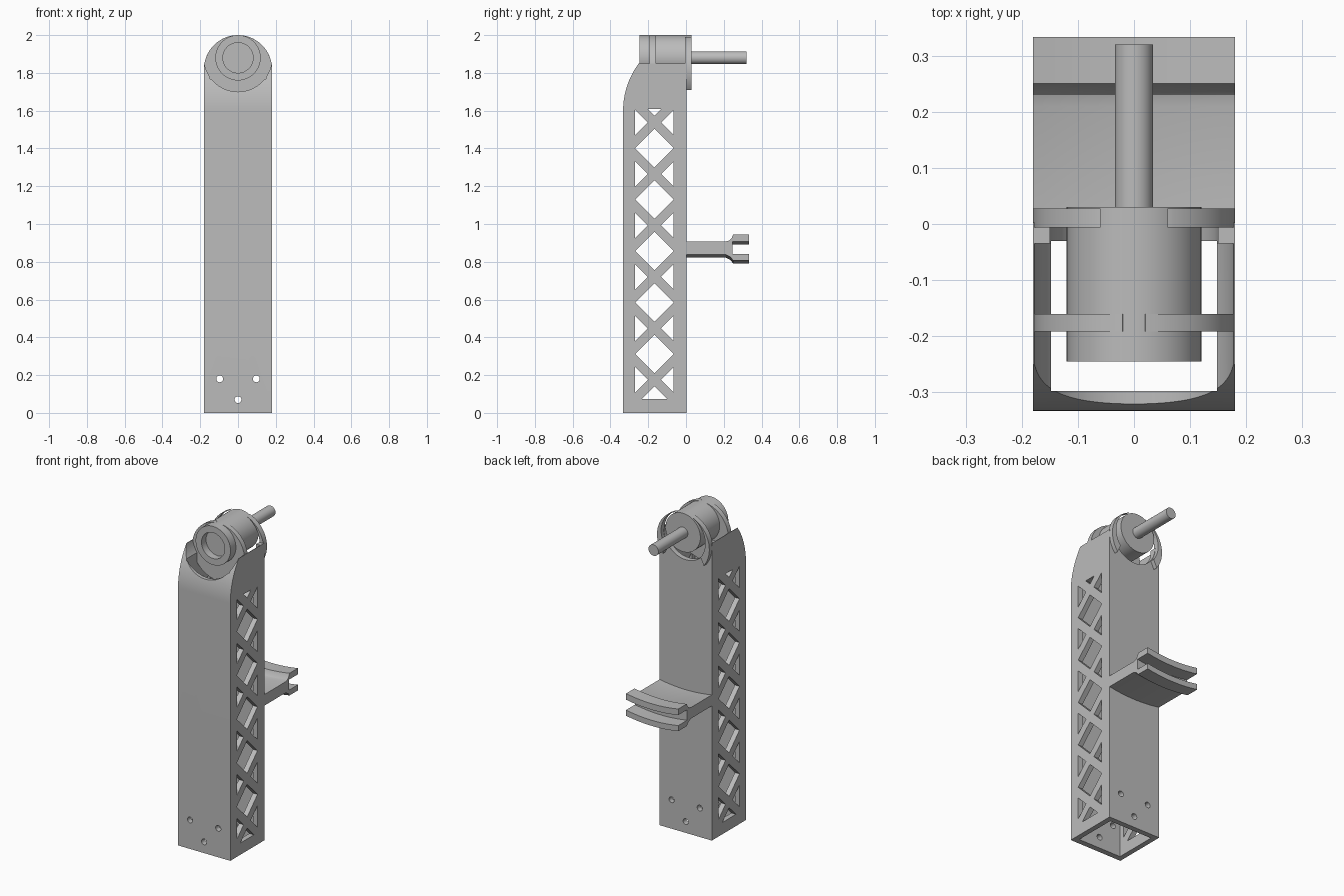
import bpy
import bmesh
from math import sin, cos, pi, radians, sqrt
from mathutils import Vector

if "Cube" in bpy.data.objects:
    bpy.data.objects.remove(bpy.data.objects["Cube"], do_unlink=True)

GREY = (0.5, 0.5, 0.5, 1)
grey = bpy.data.materials.new("plain grey")
grey.use_nodes = True
grey.diffuse_color = GREY
grey.node_tree.nodes["Principled BSDF"].inputs["Base Color"].default_value = GREY

HALF = 0.18          # half width of the column
AXIS = 1.88          # height of the motor axis


def finish(name, bm):
    bmesh.ops.recalc_face_normals(bm, faces=bm.faces)
    mesh = bpy.data.meshes.new(name)
    bm.to_mesh(mesh)
    bm.free()
    mesh.materials.append(grey)
    ob = bpy.data.objects.new(name, mesh)
    bpy.context.collection.objects.link(ob)
    return ob


def activate(ob):
    bpy.ops.object.select_all(action='DESELECT')
    ob.select_set(True)
    bpy.context.view_layer.objects.active = ob


def prism(bm, points, shift):
    """Extrude a closed outline of 3D points along shift."""
    face = bm.faces.new([bm.verts.new(p) for p in points])
    out = bmesh.ops.extrude_face_region(bm, geom=[face])
    verts = [v for v in out["geom"] if isinstance(v, bmesh.types.BMVert)]
    bmesh.ops.translate(bm, verts=verts, vec=Vector(shift))


def arc(z, r, start, end, steps):
    """Points (x, z) along an arc centred on x = 0."""
    angles = [radians(start + (end - start) * i / steps) for i in range(steps + 1)]
    return [(r * cos(a), z + r * sin(a)) for a in angles]


def disc(bm, x, z, r, y0, y1, steps=64):
    ring = arc(z, r, 0, 360, steps)[:-1]
    prism(bm, [(x + px, y0, pz) for px, pz in ring], (0, y1 - y0, 0))


def cut(target, bm):
    """Subtract the solid in bm from target."""
    cutter = finish("cutter", bm)
    cutter.hide_render = True
    mod = target.modifiers.new("cut", 'BOOLEAN')
    mod.operation = 'DIFFERENCE'
    mod.solver = 'EXACT'
    mod.object = cutter
    activate(target)
    bpy.ops.object.modifier_apply(modifier=mod.name)
    bpy.data.objects.remove(cutter, do_unlink=True)


# Column: side profile with a curved front shoulder
FRONT, BACK, SHOULDER, TOP = -0.333, 0.003, 1.6, 1.85
R = 0.418
profile = [(BACK, 0), (FRONT, 0)]
for i in range(17):
    dz = (TOP - SHOULDER) * i / 16
    profile.append((FRONT + R - sqrt(R * R - dz * dz), SHOULDER + dz))
profile.append((BACK, TOP))
bm = bmesh.new()
prism(bm, [(-HALF, y, z) for y, z in profile], (2 * HALF, 0, 0))
column = finish("column", bm)

# Hollow inside, open at both ends
bm = bmesh.new()
inner = [(-0.148, -0.298), (0.148, -0.298), (0.148, -0.03), (-0.148, -0.03)]
prism(bm, [(x, y, -0.5) for x, y in inner], (0, 0, 3))
cut(column, bm)

# Lattice windows through both side walls
MID, W, PITCH, FIRST, BAR = -0.167, 0.102, 0.2725, 0.175, 0.035
SPAN = W - BAR


def window(bm, points):
    prism(bm, [(-0.5, MID + y, z) for y, z in points], (1, 0, 0))


bm = bmesh.new()
for k in range(6):
    z = FIRST + k * PITCH
    for s in (1, -1):
        window(bm, [(s * W, z - SPAN), (s * W, z + SPAN), (s * BAR, z)])
    if k < 5:
        c = z + PITCH / 2
        window(bm, [(W, c), (0, c + W), (-W, c), (0, c - W)])
window(bm, [(-SPAN, FIRST - W), (SPAN, FIRST - W), (0, FIRST - BAR)])
last = FIRST + 5 * PITCH
window(bm, [(-0.037, last + 0.072), (0.037, last + 0.072), (0, last + BAR)])
cut(column, bm)

# Bolt holes through front and back
bm = bmesh.new()
for x, z in ((-0.097, 0.18), (0.097, 0.18), (0, 0.07)):
    disc(bm, x, z, 0.018, -0.5, 0.5, 24)
cut(column, bm)

# Motor scoop in the front and sides, smaller opening in the back wall
bm = bmesh.new()
disc(bm, 0, AXIS, 0.18, -0.5, -0.035)
cut(column, bm)
bm = bmesh.new()
disc(bm, 0, 1.85, 0.15, -0.05, 0.5)
cut(column, bm)


# Open crescent clamps around the motor
def crescent(name, z, r, start, outer_end, inner_end, y0, y1):
    outline = arc(1.82, HALF, start, outer_end, 28)
    outline += arc(z, r, inner_end, start, 28)
    bm = bmesh.new()
    for s in (1, -1):
        prism(bm, [(s * x, y0, pz) for x, pz in outline], (0, y1 - y0, 0))
    bmesh.ops.remove_doubles(bm, verts=bm.verts, dist=0.0001)
    # drop the doubled wall where the two halves meet
    seam = [f for f in bm.faces if all(abs(v.co.x) < 0.0001 for v in f.verts)]
    bmesh.ops.delete(bm, geom=seam, context='FACES_ONLY')
    return finish(name, bm)


front_clamp = crescent("front_clamp", AXIS, 0.12, -90, 83.6, 80.5, -0.192, -0.16)
rear_clamp = crescent("rear_clamp", 1.85, 0.152, -38, 70.5, 66.8, -0.006, 0.028)

# Motor body with front recess and rear shaft, turned about its axis
turned = [(0, -0.2), (0.08, -0.2), (0.08, -0.245), (0.12, -0.245),
          (0.12, 0.03), (0.034, 0.03), (0.034, 0.32), (0, 0.32)]
bm = bmesh.new()
verts = [bm.verts.new((r, y, AXIS)) for r, y in turned]
edges = [bm.edges.new(pair) for pair in zip(verts, verts[1:])]
bmesh.ops.spin(bm, geom=verts + edges, cent=(0, 0, AXIS), axis=(0, 1, 0),
               angle=2 * pi, steps=64)
bmesh.ops.remove_doubles(bm, verts=bm.verts, dist=0.0001)
motor = finish("motor_and_shaft", bm)

# Rear bracket: forked profile swept across the width with a gentle sag
fork = [(0, 0.907), (0.21, 0.907), (0.23, 0.913), (0.243, 0.928), (0.25, 0.945),
        (0.333, 0.945), (0.333, 0.907), (0.245, 0.907), (0.245, 0.842),
        (0.333, 0.842), (0.333, 0.807), (0.25, 0.807), (0.235, 0.825),
        (0.21, 0.838), (0, 0.838)]
SAG, STEPS = 0.016, 20
bm = bmesh.new()
rows = []
for i in range(STEPS + 1):
    t = 2 * i / STEPS - 1
    drop = SAG * (1 - t * t)
    rows.append([bm.verts.new((HALF * t, y, z - drop)) for y, z in fork])
for a, b in zip(rows, rows[1:]):
    for j in range(len(fork)):
        k = (j + 1) % len(fork)
        bm.faces.new((a[j], a[k], b[k], b[j]))
bm.faces.new(rows[0])
bm.faces.new(rows[-1])
bracket = finish("rear_bracket", bm)

# Smooth curved surfaces, keep edges sharp
for ob in (column, front_clamp, rear_clamp, motor, bracket):
    activate(ob)
    bpy.ops.object.shade_smooth_by_angle(angle=radians(25))
